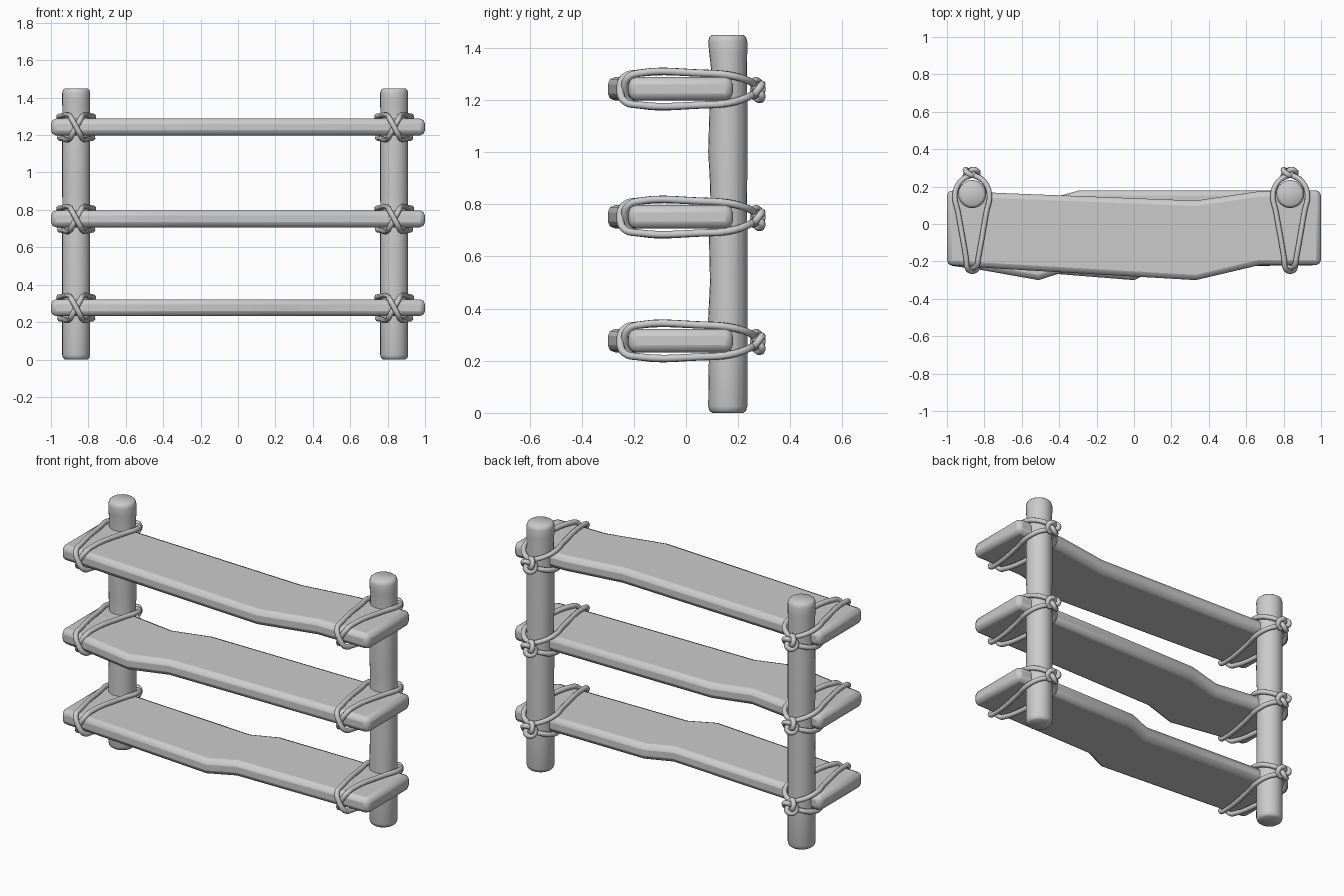
import bpy, bmesh, math

if "Cube" in bpy.data.objects:
    bpy.data.objects.remove(bpy.data.objects["Cube"])

POSTS = {"left": -0.865, "right": 0.835}
POST_Y = 0.16
# shelf height and outline stations: x, front y, back y
SHELVES = {
    "bottom": (0.277, [(-1, -.22, .18), (0, -.30, .12), (.15, -.23, .18), (1, -.22, .18)]),
    "middle": (0.752, [(-1, -.22, .18), (-.82, -.245, .163), (-.51, -.30, .12),
                       (-.29, -.23, .18), (1, -.22, .18)]),
    "top": (1.243, [(-1, -.22, .18), (-.7, -.24, .165), (.33, -.30, .125),
                    (.67, -.22, .175), (1, -.22, .18)]),
}


def finish(bm, name, bevel=0):
    bmesh.ops.recalc_face_normals(bm, faces=bm.faces)
    me = bpy.data.meshes.new(name)
    bm.to_mesh(me)
    bm.free()
    ob = bpy.data.objects.new(name, me)
    bpy.context.collection.objects.link(ob)
    if bevel:
        m = ob.modifiers.new("worn_edges", 'BEVEL')
        m.width, m.segments = bevel, 2
        m.limit_method, m.angle_limit = 'ANGLE', math.radians(45)
    bpy.context.view_layer.objects.active = ob
    ob.select_set(True)
    bpy.ops.object.shade_smooth_by_angle(angle=math.radians(40))
    ob.select_set(False)
    return ob


def post(name, x):
    # rings: z, radius, how far the front is worn back
    rings = [(0, .06, 0), (.008, .07, 0), (.025, .075, 0), (.24, .075, .003), (.36, .075, 0),
             (.5, .075, .007), (.72, .075, .002), (.8, .074, .008), (.9, .075, .006),
             (1.0, .075, 0), (1.2, .075, .006), (1.32, .074, .01), (1.38, .075, .004),
             (1.425, .075, 0), (1.442, .07, 0), (1.45, .06, 0)]
    n = 24
    bm = bmesh.new()
    loops = []
    for z, r, wear in rings:
        loop = []
        for i in range(n):
            a = 2 * math.pi * i / n
            y = r * math.sin(a)
            y += wear * max(0, -math.sin(a))
            loop.append(bm.verts.new((x + r * math.cos(a), POST_Y + y, z)))
        loops.append(loop)
    for a, b in zip(loops, loops[1:]):
        for i in range(n):
            j = (i + 1) % n
            bm.faces.new((a[i], a[j], b[j], b[i]))
    bm.faces.new(loops[0][::-1])
    bm.faces.new(loops[-1])
    finish(bm, name)


def shelf(name, z, stations):
    outline = [(x, f) for x, f, b in stations] + [(x, b) for x, f, b in reversed(stations)]
    bm = bmesh.new()
    face = bm.faces.new([bm.verts.new((x, y, z - .045)) for x, y in outline])
    ext = bmesh.ops.extrude_face_region(bm, geom=[face])
    for v in ext["geom"]:
        if isinstance(v, bmesh.types.BMVert):
            v.co.z += .09
    finish(bm, name, .028)


def rope(name, origin, paths):
    cu = bpy.data.curves.new(name, 'CURVE')
    cu.dimensions = '3D'
    cu.bevel_depth, cu.bevel_resolution, cu.resolution_u = .0145, 2, 5
    cu.use_fill_caps = True
    for pts, closed in paths:
        sp = cu.splines.new('BEZIER')
        sp.bezier_points.add(len(pts) - 1)
        sp.use_cyclic_u = closed
        for bp, co in zip(sp.bezier_points, pts):
            bp.co = co
            bp.handle_left_type = bp.handle_right_type = 'AUTO'
    ob = bpy.data.objects.new(name, cu)
    ob.location = origin
    bpy.context.collection.objects.link(ob)


# one strand: over the shelf, across its front edge, back underneath
def strand(s, front):
    return [(s * -.015, .27, .012), (s * .06, .23, .035), (s * .092, .16, .053),
            (s * .075, .06, .06), (s * .033, -.18, .06), (s * .025, front + .015, .045),
            (0, front, 0), (s * -.025, front + .015, -.047), (s * -.033, -.18, -.062),
            (s * -.07, .06, -.062), (s * -.088, .16, -.055), (s * -.06, .23, -.035),
            (s * .012, .27, -.012)]


# knot: two-turn overhand loop behind the post
knot = []
for i in range(12):
    t = 2 * math.pi * i / 12
    r = .026 + .013 * math.cos(3 * t)
    knot.append((-.008 + r * math.cos(2 * t), .275 + .016 * math.sin(3 * t),
                 -.005 + r * math.sin(2 * t)))

for side, x in POSTS.items():
    post(side + "_post", x)
for level, (z, stations) in SHELVES.items():
    shelf(level + "_shelf", z, stations)
    for side, x in POSTS.items():
        rope(f"{level}_{side}_rope", (x, 0, z),
             [(strand(1, -.235), False), (strand(-1, -.252), False), (knot, True)])
